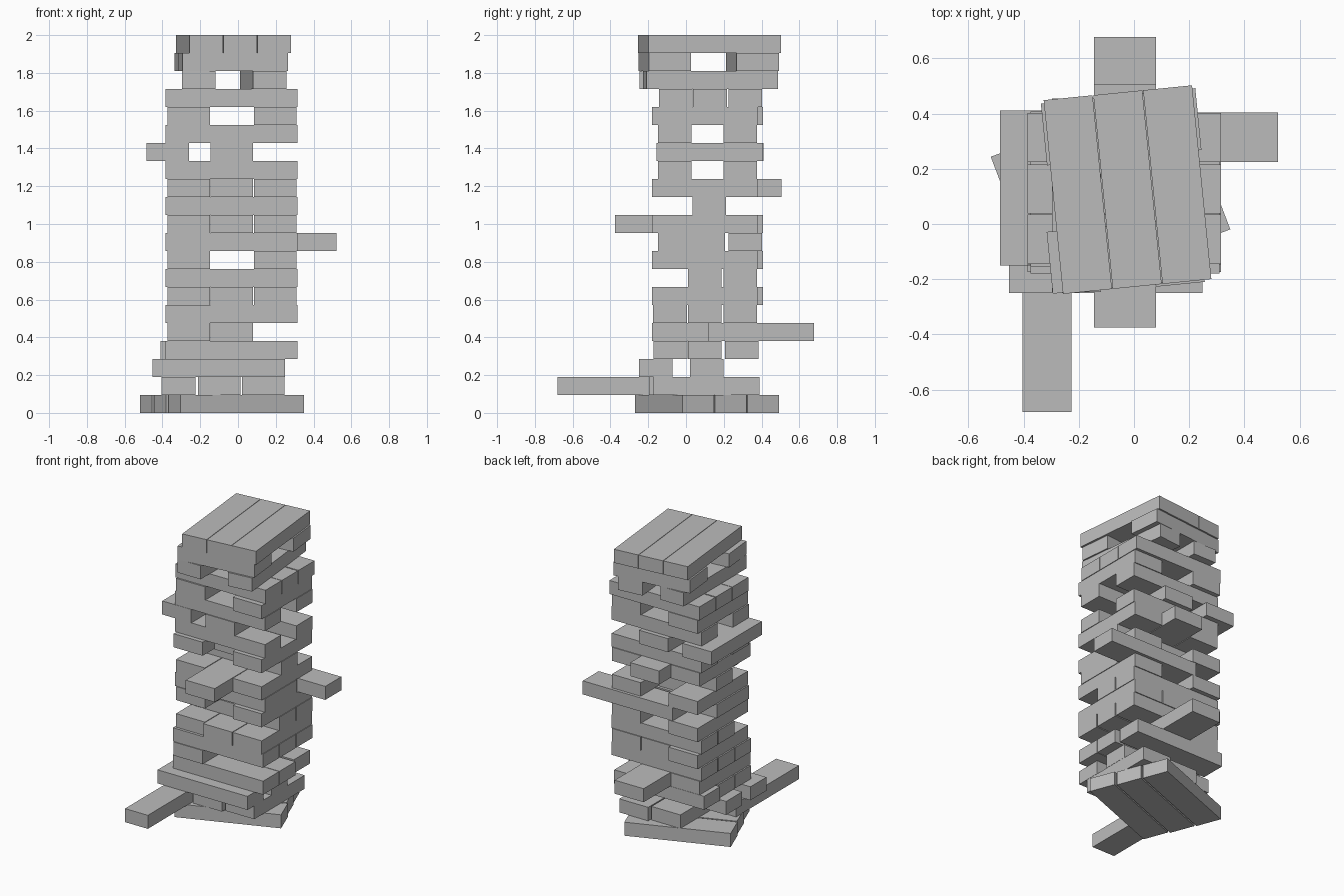
import bpy
import math
from mathutils import Matrix

if "Cube" in bpy.data.objects:
    bpy.data.objects.remove(bpy.data.objects["Cube"])

H = 2.0 / 21            # height of one course
LX, WX = 0.70, 0.178    # blocks lying along x: length, width
LY, WY = 0.562, 0.225   # blocks lying along y: length, width

grey = bpy.data.materials.new("plain grey")
grey.diffuse_color = (0.5, 0.5, 0.5, 1.0)
grey.use_nodes = True
grey.node_tree.nodes["Principled BSDF"].inputs["Base Color"].default_value = grey.diffuse_color
count = {}


def block(course, x, y, sx, sy, angle=0.0):
    """One wooden block centred at x, y in the given course."""
    bpy.ops.mesh.primitive_cube_add(size=1)
    ob = bpy.context.object
    count[course] = count.get(course, 0) + 1
    ob.name = f"course_{course + 1:02d}_block_{count[course]}"
    ob.data.transform(Matrix.Diagonal((sx, sy, H, 1)))
    ob.location = (x, y, (course + 0.5) * H)
    ob.rotation_euler.z = math.radians(angle)
    ob.data.materials.append(grey)


def along_x(course, *ys, x=-0.035):
    for y in ys:
        block(course, x, y, LX, WX)


def along_y(course, **shifts):
    """Left, middle and right blocks, each given by its front end."""
    slot = {"left": -0.262, "middle": -0.032, "right": 0.198}
    for name, front in shifts.items():
        block(course, slot[name], front + LY / 2, WY, LY)


# Twisted bottom course
for x, y in ((-0.01, -0.061), (-0.087, 0.111), (-0.16, 0.285)):
    block(0, x, y, LX, WX, 20.9)

# Second course with a block pulled far out to the front
block(1, -0.315, -0.33, WX, LX)
block(1, -0.10, 0.085, WY, LY)
block(1, 0.134, 0.109, WY, LY)

# Main stack of alternating courses
along_x(2, -0.16, 0.11, x=-0.102)
along_x(3, -0.082, 0.10)
along_x(3, 0.295, x=-0.06)
along_y(4, left=-0.18, middle=0.116)
along_x(5, -0.085, 0.10, 0.287)
along_y(6, left=-0.155, middle=-0.18, right=-0.18)
along_x(7, 0.10, 0.287)
along_y(8, left=-0.155, right=-0.18)
along_x(9, -0.06, 0.118)
along_x(9, 0.314, x=0.172)
along_y(10, left=-0.155, middle=-0.375, right=-0.18)
along_x(11, 0.124)
along_y(12, left=-0.18, middle=-0.057, right=-0.18)
along_x(13, -0.06, 0.287)
along_y(14, middle=-0.155)
block(14, -0.372, 0.13, WY, LY)
along_x(15, -0.06, 0.287)
along_y(16, left=-0.155, right=-0.18)
along_x(17, -0.055, 0.127, 0.313)

# Turned top courses
block(18, -0.208, 0.104, WX, LX)
block(18, 0.133, 0.13, WX, LX, 5.7)
block(19, -0.0255, -0.1125, LY, WY, 5.7)
block(19, -0.0465, 0.352, LY, WY, 5.7)
for i in (-1, 0, 1):
    a = math.radians(5.7)
    block(20, -0.0235 + i * 0.181 * math.cos(a), 0.1245 + i * 0.181 * math.sin(a),
          WX, LX + 0.005, 5.7)
